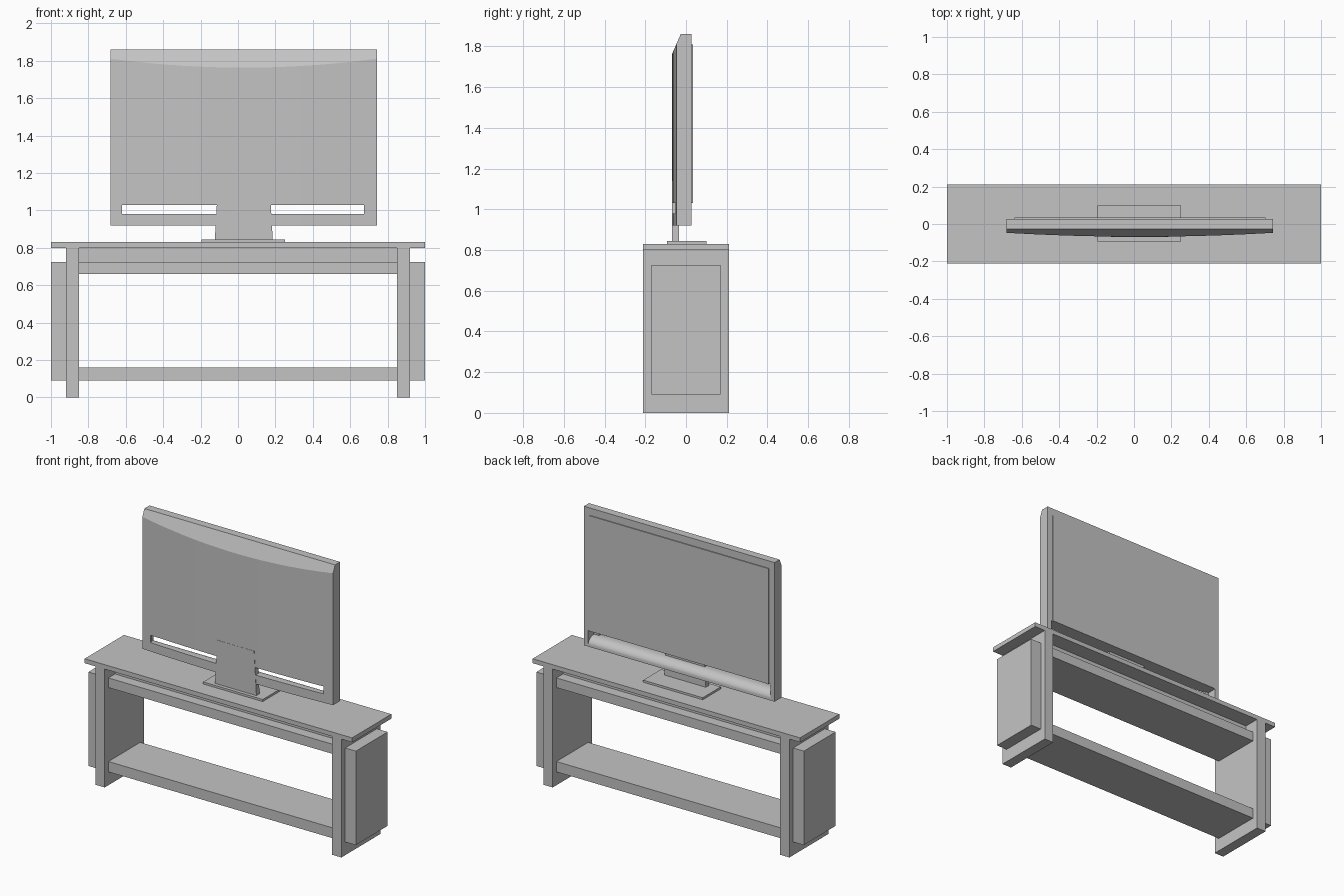
import bpy, bmesh, math
from mathutils import Vector

cube = bpy.data.objects.get("Cube")
if cube:
    bpy.data.objects.remove(cube, do_unlink=True)

grey = bpy.data.materials.new("plain_grey")
grey.use_nodes = True
grey.diffuse_color = (0.55, 0.55, 0.55, 1)
grey.node_tree.nodes["Principled BSDF"].inputs["Base Color"].default_value = grey.diffuse_color


def finish(name, bm):
    bmesh.ops.recalc_face_normals(bm, faces=bm.faces)
    mesh = bpy.data.meshes.new(name)
    bm.to_mesh(mesh)
    bm.free()
    mesh.materials.append(grey)
    obj = bpy.data.objects.new(name, mesh)
    bpy.context.collection.objects.link(obj)
    return obj


def prism(points, offset):
    """Extrude a closed outline along an offset."""
    bm = bmesh.new()
    face = bm.faces.new([bm.verts.new(p) for p in points])
    side = bmesh.ops.extrude_face_region(bm, geom=[face])["geom"]
    bmesh.ops.translate(bm, vec=Vector(offset),
                        verts=[v for v in side if isinstance(v, bmesh.types.BMVert)])
    return bm


def box(name, x, y, z):
    outline = [(x[0], y[0], z[0]), (x[1], y[0], z[0]), (x[1], y[1], z[0]), (x[0], y[1], z[0])]
    return finish(name, prism(outline, (0, 0, z[1] - z[0])))


def cut(target, cutter):
    mod = target.modifiers.new("cut", "BOOLEAN")
    mod.operation = "DIFFERENCE"
    mod.solver = "EXACT"
    mod.object = cutter
    bpy.context.view_layer.objects.active = target
    bpy.ops.object.modifier_apply(modifier=mod.name)
    bpy.data.objects.remove(cutter, do_unlink=True)


# Stand
box("table_top", (-1, 1), (-0.21, 0.21), (0.80, 0.83))
box("upper_shelf", (-0.85, 0.85), (-0.17, 0.17), (0.66, 0.725))
box("upper_beam", (-0.85, 0.85), (-0.1, 0.1), (0.725, 0.80))
box("lower_shelf", (-0.85, 0.85), (-0.17, 0.17), (0.09, 0.16))
for name, s in (("left", 1), ("right", -1)):
    box(name + "_leg", sorted((0.85 * s, 0.92 * s)), (-0.21, 0.21), (0, 0.80))
    box(name + "_side_box", sorted((0.92 * s, s)), (-0.17, 0.17), (0.09, 0.725))

# Television casing: bowed wall on one side, sloped along its top
cx, half, back = 0.031, 0.713, 0.028
steps = 32
outline = [(cx + half, back, 0.92), (cx - half, back, 0.92)]
for i in range(steps + 1):
    t = -1 + 2 * i / steps
    outline.append((cx + half * t, -0.047 - 0.021 * (1 - t * t), 0.92))
bm = prism(outline, (0, 0, 0.94))
res = bmesh.ops.bisect_plane(bm, geom=bm.verts[:] + bm.edges[:] + bm.faces[:],
                             plane_co=(0, -0.026, 1.86), plane_no=(0, -2.3, 1), clear_outer=True)
bmesh.ops.holes_fill(bm, edges=[e for e in res["geom_cut"] if isinstance(e, bmesh.types.BMEdge)])
casing = finish("television_casing", bm)

# Long opening, with a rounded bar below it on the screen side
cut(casing, box("slot_cutter", (-0.62, 0.675), (-0.2, 0.2), (0.98, 1.03)))
curve = [(-0.65, 0.1, 1.03), (-0.65, -0.035, 1.03)]
for i in range(13):
    a = math.pi / 2 * i / 12
    curve.append((-0.65, -0.035 + 0.064 * math.sin(a), 0.93 + 0.05 * math.cos(a)))
curve.append((-0.65, 0.1, 0.93))
cut(casing, finish("bar_cutter", prism(curve, (1.362, 0, 0))))

bpy.ops.object.select_all(action="DESELECT")
casing.select_set(True)
bpy.context.view_layer.objects.active = casing
bpy.ops.object.shade_smooth_by_angle(angle=math.radians(20))

box("screen_panel", (-0.64, 0.702), (0.02, 0.034), (1.03, 1.81))

# Tapered neck and foot
neck = [(cx - 0.155, -0.069, 0.84), (cx + 0.155, -0.069, 0.84),
        (cx + 0.138, -0.069, 1.14), (cx - 0.138, -0.069, 1.14)]
finish("television_neck", prism(neck, (0, 0.034, 0)))
box("television_foot", (-0.195, 0.25), (-0.093, 0.1), (0.83, 0.844))
